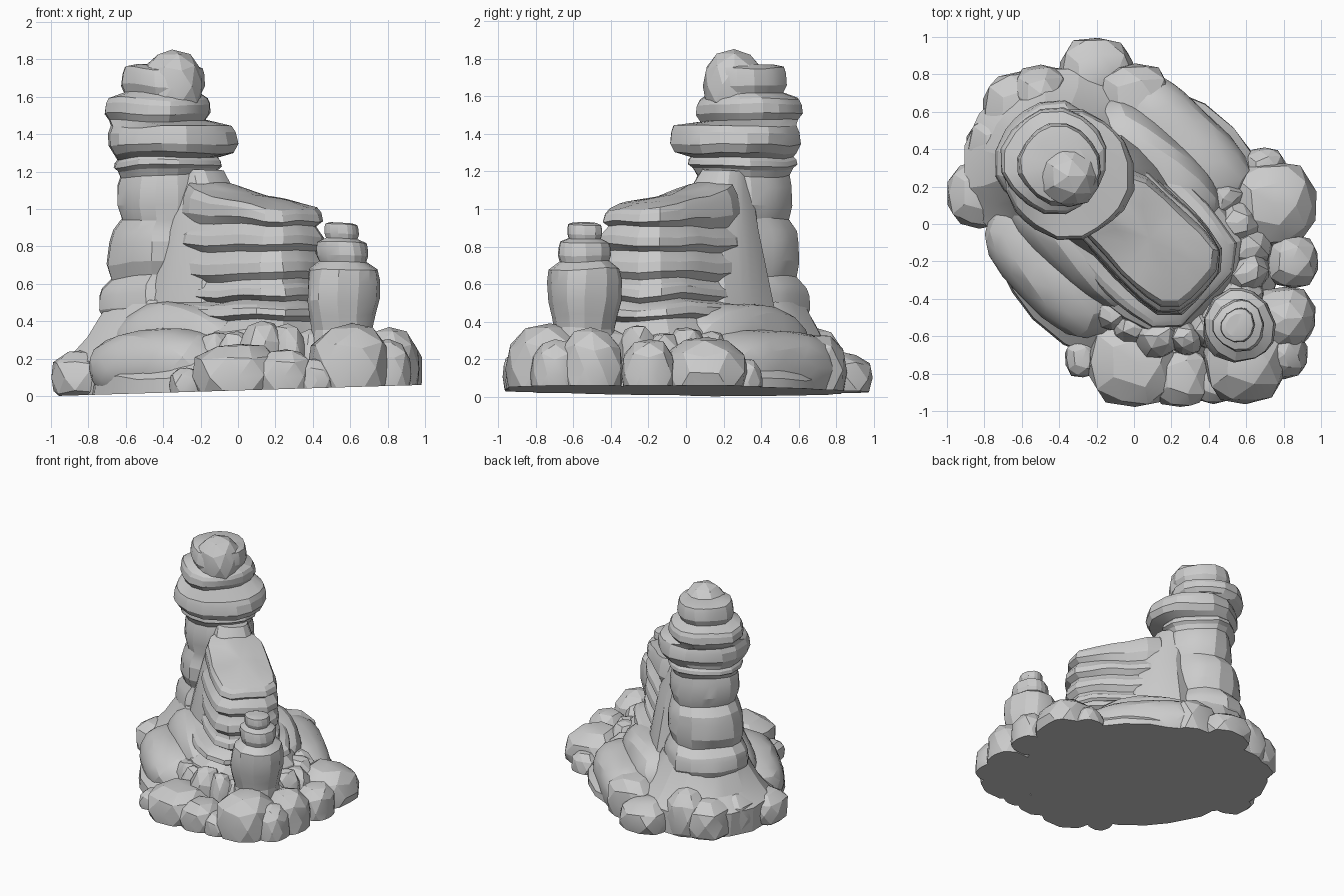
import bpy, bmesh, math, random
from mathutils import Vector, Matrix, noise

random.seed(4)
cube = bpy.data.objects.get("Cube")
if cube:
    bpy.data.objects.remove(cube)

GREY = (0.6, 0.6, 0.6, 1)
stone = bpy.data.materials.new("pale_grey_stone")
stone.use_nodes = True
stone.diffuse_color = GREY
stone.node_tree.nodes["Principled BSDF"].inputs["Base Color"].default_value = GREY

# The formation runs along a diagonal: u points to front left, v to back left
TURN = -math.pi / 4
DIAGONAL = Matrix.Rotation(TURN, 4, 'Z')

# How every layer of rock swells: (fraction of its height, fraction of its radius)
BULGE = ((0.1, 0.92), (0.35, 1), (0.7, 0.98), (0.9, 0.93))


def superellipse(direction, power):
    """Push a unit direction out onto a rounded box."""
    return direction * sum(abs(q) ** power for q in direction) ** (-1 / power)


def finish(name, bm):
    """Slice the part on the gently sloping ground plane and add it to the scene."""
    everything = bm.verts[:] + bm.edges[:] + bm.faces[:]
    cut = bmesh.ops.bisect_plane(bm, geom=everything, plane_co=(-1, 0, 0),
                                 plane_no=(-0.03, 0, 1), clear_inner=True)
    rim = [e for e in cut["geom_cut"] if isinstance(e, bmesh.types.BMEdge)]
    if rim:
        bmesh.ops.contextual_create(bm, geom=rim)
    bmesh.ops.recalc_face_normals(bm, faces=bm.faces)
    mesh = bpy.data.meshes.new(name)
    bm.to_mesh(mesh)
    bm.free()
    mesh.materials.append(stone)
    part = bpy.data.objects.new(name, mesh)
    bpy.context.collection.objects.link(part)
    bpy.ops.object.select_all(action='DESELECT')
    part.select_set(True)
    bpy.context.view_layer.objects.active = part
    bpy.ops.object.shade_smooth_by_angle(angle=math.radians(18))


def loft(name, rings, v=0.0, squash=0.0, power=2.4, sides=20, slope=0.0):
    """Skin rings of (height, u centre, radius); squash narrows them across the diagonal."""
    bm = bmesh.new()
    loops = []
    for z, u, radius in rings:
        loop = []
        for i in range(sides):
            angle = math.tau * (i + 0.3 * math.sin(i * 5)) / sides
            out = superellipse(Vector((math.cos(angle), math.sin(angle))), power)
            along, across = out.x * radius, out.y * (radius - squash)
            drop = slope * along * max(0, z - 0.9)
            p = DIAGONAL @ Vector((u + along, v + across, z - drop))
            loop.append(bm.verts.new(p + noise.noise_vector(p * 4) * 0.025))
        loops.append(loop)
    for low, high in zip(loops, loops[1:]):
        for i in range(sides):
            j = (i + 1) % sides
            bm.faces.new((low[i], low[j], high[j], high[i]))
    bm.faces.new(loops[0])
    bmesh.ops.poke(bm, faces=[bm.faces.new(loops[-1])])
    finish(name, bm)


def strata(name, bottom, layers, **shape):
    """Stack of swelling layers, each given as (top height, u centre, radius)."""
    rings = []
    for top, u, radius in layers:
        rings += [(bottom + (top - bottom) * f, u, radius * g) for f, g in BULGE]
        bottom = top
    loft(name, rings + [(top, u, radius * 0.65)], **shape)


def boulder(name, x, y, rx, ry, top, turn=0.0, low=0.0, power=2.6):
    """Blocky rounded rock standing between two heights."""
    bm = bmesh.new()
    bmesh.ops.create_icosphere(bm, subdivisions=3 if rx > 0.3 else 2, radius=1)
    half = (top - low) * 0.6
    offset = Vector((x, y, top)) * 9
    for vert in bm.verts:
        n = superellipse(vert.co.normalized(), power)
        n += noise.noise_vector(n + offset) * 0.1
        vert.co = Vector((n.x * rx, n.y * ry, n.z * half))
    bm.transform(Matrix.Translation((x, y, top - half)) @ Matrix.Rotation(turn, 4, 'Z'))
    finish(name, bm)


# Tall layered tower with an overhanging ledge, on a spreading foot
loft("tower_foot", [(-0.1, -0.5, 0.5), (0.2, -0.5, 0.5), (0.3, -0.5, 0.4), (0.5, -0.5, 0.3)],
     v=-0.05)
strata("tower", 0.4, [
    (0.6, -0.54, 0.31), (0.92, -0.51, 0.28), (1.2, -0.48, 0.26), (1.28, -0.48, 0.28),
    (1.46, -0.43, 0.34), (1.6, -0.54, 0.27), (1.77, -0.51, 0.21)], v=-0.06)

# Rounded cap stone on the tower
cap = DIAGONAL @ Vector((-0.43, -0.07, 0))
boulder("tower_cap", cap.x, cap.y, 0.17, 0.17, 1.84, low=1.54, power=2.3)

# Long layered ridge with a sloping top slab
strata("ridge", -0.1, [
    (0.4, 0.05, 0.57), (0.5, 0.07, 0.5), (0.61, 0.1, 0.42), (0.76, 0.11, 0.41),
    (0.89, 0.11, 0.4), (1.08, 0.11, 0.38)], squash=0.14, power=4, sides=24, slope=1.2)

# Narrow saddle joining tower and ridge
loft("saddle", [(0, -0.2, 0.4), (0.5, -0.2, 0.3), (0.9, -0.2, 0.22), (1.2, -0.3, 0.12)],
     power=3)

# Small free-standing pillar at the front
strata("pillar", 0, [
    (0.4, 0.78, 0.18), (0.71, 0.78, 0.2), (0.83, 0.78, 0.14), (0.92, 0.78, 0.09)],
    v=0.01, power=2, sides=14)

# Ground slab closing the underside
loft("ground_slab", [(-0.1, 0, 0.87), (0.1, 0, 0.85), (0.2, 0, 0.75)], squash=0.12, power=2)

# Broad lobes on both flanks, each with a higher shelf against the ridge
for side, label in ((-1, "right"), (1, "left")):
    for part, v, width, top in (("flank", 0.4, 0.3, 0.36), ("shelf", 0.27, 0.22, 0.5)):
        spot = DIAGONAL @ Vector((-0.14, side * v, 0))
        boulder(f"{label}_{part}", spot.x, spot.y, 0.46, width, top, turn=TURN)

# Boulders round the rim: x, y, radius, top height
rim = [
    (-0.2, 0.8, 0.2, 0.24), (0, 0.66, 0.2, 0.34), (-0.6, 0.6, 0.22, 0.3),
    (-0.5, 0.7, 0.15, 0.36), (-0.82, 0.16, 0.18, 0.24), (-0.7, 0.4, 0.2, 0.3),
    (0.74, 0.1, 0.23, 0.32), (0.7, 0.3, 0.11, 0.2), (0.85, -0.2, 0.14, 0.3),
    (0.8, -0.5, 0.17, 0.36), (0.8, -0.7, 0.13, 0.3), (0.6, -0.74, 0.22, 0.38),
    (0.25, -0.82, 0.16, 0.25), (0, -0.74, 0.24, 0.28), (-0.27, -0.72, 0.1, 0.15),
    (0.42, -0.85, 0.11, 0.2)]
for n, (x, y, radius, top) in enumerate(rim):
    boulder(f"rim_boulder_{n + 1}", x, y, radius, radius, top)

# Smaller rocks heaped in an arc against the nose of the ridge
for n in range(11):
    angle = math.radians(-85 + n * 17)
    spot = DIAGONAL @ Vector((0.2 + 0.5 * math.cos(angle), 0.43 * math.sin(angle), 0))
    radius = random.uniform(0.1, 0.14)
    boulder(f"heap_rock_{n + 1}", spot.x, spot.y, radius, radius * 0.85,
            random.uniform(0.34, 0.41), turn=random.uniform(-1, 1))
